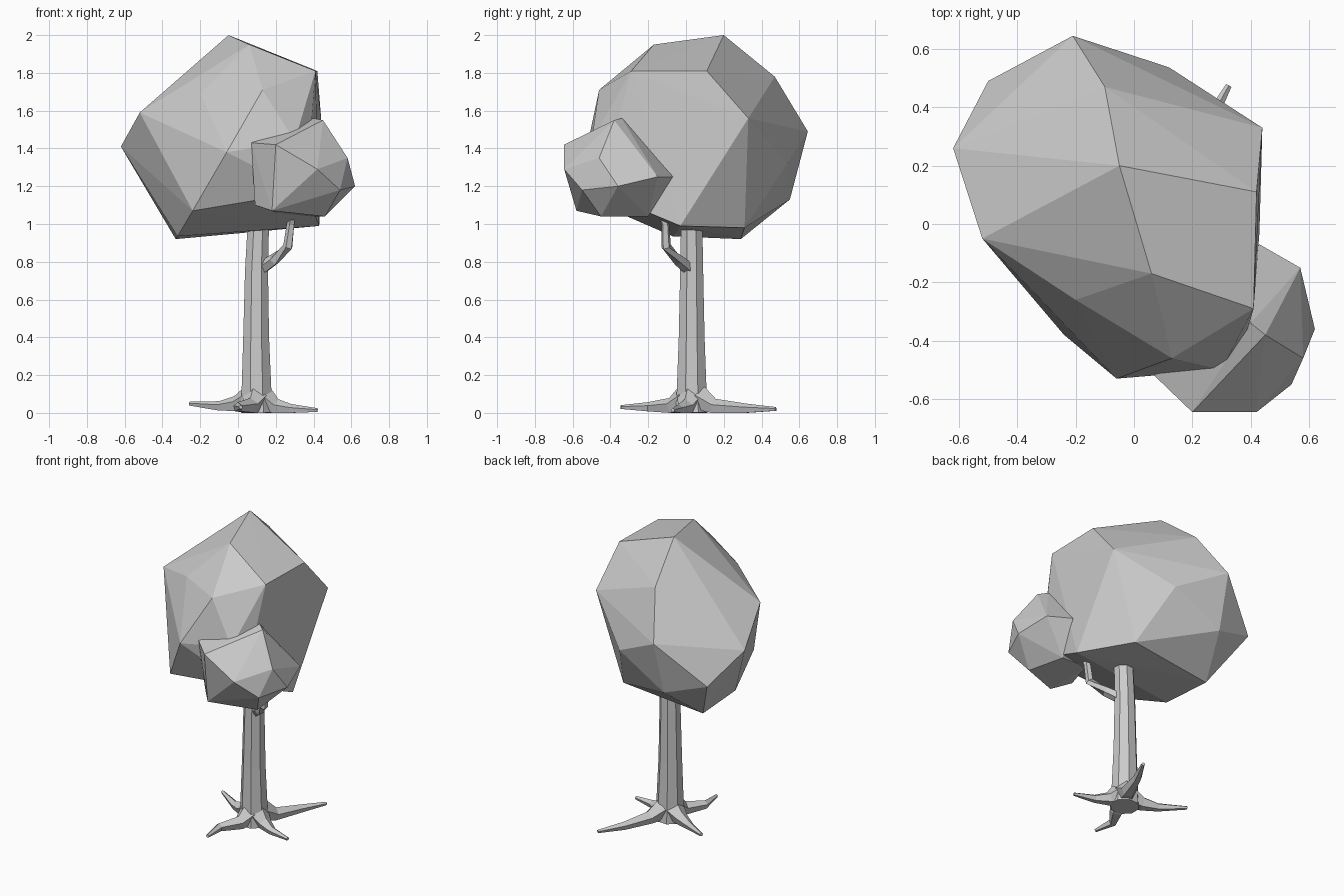
import bpy, bmesh, math
from mathutils import Vector

if "Cube" in bpy.data.objects:
    bpy.data.objects.remove(bpy.data.objects["Cube"])


def finish(name, bm):
    bmesh.ops.recalc_face_normals(bm, faces=bm.faces)
    me = bpy.data.meshes.new(name)
    bm.to_mesh(me)
    bm.free()
    ob = bpy.data.objects.new(name, me)
    bpy.context.collection.objects.link(ob)
    return ob


def foliage(name, pts):
    # faceted clump: hull around a few corner points
    bm = bmesh.new()
    for p in pts:
        bm.verts.new(p)
    res = bmesh.ops.convex_hull(bm, input=bm.verts)
    loose = [v for v in bm.verts if not v.link_faces]
    bmesh.ops.delete(bm, geom=loose, context='VERTS')
    return finish(name, bm)


def tube(name, path, sides, turn=0.0, floor=False):
    # tapered limb along (x, y, z, radius) stations
    bm = bmesh.new()
    pts = [Vector(p[:3]) for p in path]
    rings = []
    for i, p in enumerate(pts):
        d = (pts[min(i + 1, len(pts) - 1)] - pts[max(i - 1, 0)]).normalized()
        ref = Vector((0, 0, 1)) if abs(d.z) < 0.85 else Vector((0, 1, 0))
        u = d.cross(ref).normalized()
        w = u.cross(d).normalized()
        ring = []
        for k in range(sides):
            a = turn + 2 * math.pi * k / sides
            q = p + (u * math.cos(a) + w * math.sin(a)) * path[i][3]
            if floor:
                q.z = max(q.z, 0.0)
            ring.append(bm.verts.new(q))
        rings.append(ring)
    for r0, r1 in zip(rings, rings[1:]):
        for k in range(sides):
            n = (k + 1) % sides
            bm.faces.new((r0[k], r0[n], r1[n], r1[k]))
    bm.faces.new(rings[0])
    bm.faces.new(rings[-1])
    return finish(name, bm)


# main crown
foliage("large_foliage", [
    (-.05, .20, 2.0), (.06, -.17, 1.95), (.41, -.29, 1.81), (.42, .11, 1.81),
    (-.20, -.26, 1.69), (.13, -.46, 1.71), (-.52, -.05, 1.59), (-.62, .26, 1.41),
    (-.10, .47, 1.78), (-.21, .645, 1.49), (.44, .33, 1.56), (-.06, -.53, 1.38),
    (-.24, -.38, 1.07), (-.50, .49, 1.22), (.12, .537, 1.32), (-.22, .55, 1.13),
    (.25, .31, .98), (.43, -.03, .99), (-.33, .29, .92), (-.32, -.07, .935),
    (.30, -.50, 1.44), (.36, -.46, 1.17)])

# side crown
foliage("small_foliage", [
    (.20, -.645, 1.42), (.42, -.645, 1.29), (.45, -.38, 1.55), (.40, -.34, 1.56),
    (.58, -.46, 1.35), (.62, -.36, 1.20), (.54, -.55, 1.18), (.57, -.15, 1.25),
    (.43, -.07, 1.25), (.36, -.16, 1.38), (.07, -.52, 1.43), (.46, -.45, 1.04),
    (.18, -.58, 1.07), (.40, -.20, 1.04), (.09, -.48, 1.10), (.20, -.22, 1.06),
    (.10, -.28, 1.30)])

# trunk
tube("trunk", [(.10, .03, 0, .092), (.098, .03, .10, .086), (.096, .03, .40, .074),
               (.098, .03, .75, .066), (.11, .03, 1.06, .06)], 8, math.pi / 8)

# bent branch carrying the side crown
tube("branch", [(.12, .02, .76, .035), (.19, -.04, .81, .032),
                (.265, -.105, .88, .027), (.28, -.11, 1.0, .022),
                (.30, -.16, 1.15, .02)], 5)

# roots: two bend points and tip for each
roots = {
    "back_root": [(.17, .15, .03), (.24, .32, .022), (.325, .475, .02)],
    "left_root": [(-.01, .07, .045), (-.10, .11, .035), (-.255, .20, .048)],
    "front_root": [(.07, -.08, .035), (.0, -.20, .03), (.015, -.345, .03)],
    "right_root": [(.20, .0, .03), (.28, -.04, .02), (.42, -.07, .014)],
}
for name, (a, b, c) in roots.items():
    start = (.10 + (a[0] - .10) * .35, .03 + (a[1] - .03) * .35, .075)
    tube(name, [(*start, .07), (*a, .045), (*b, .027), (*c, .011)], 5,
         math.pi / 2, floor=True)
